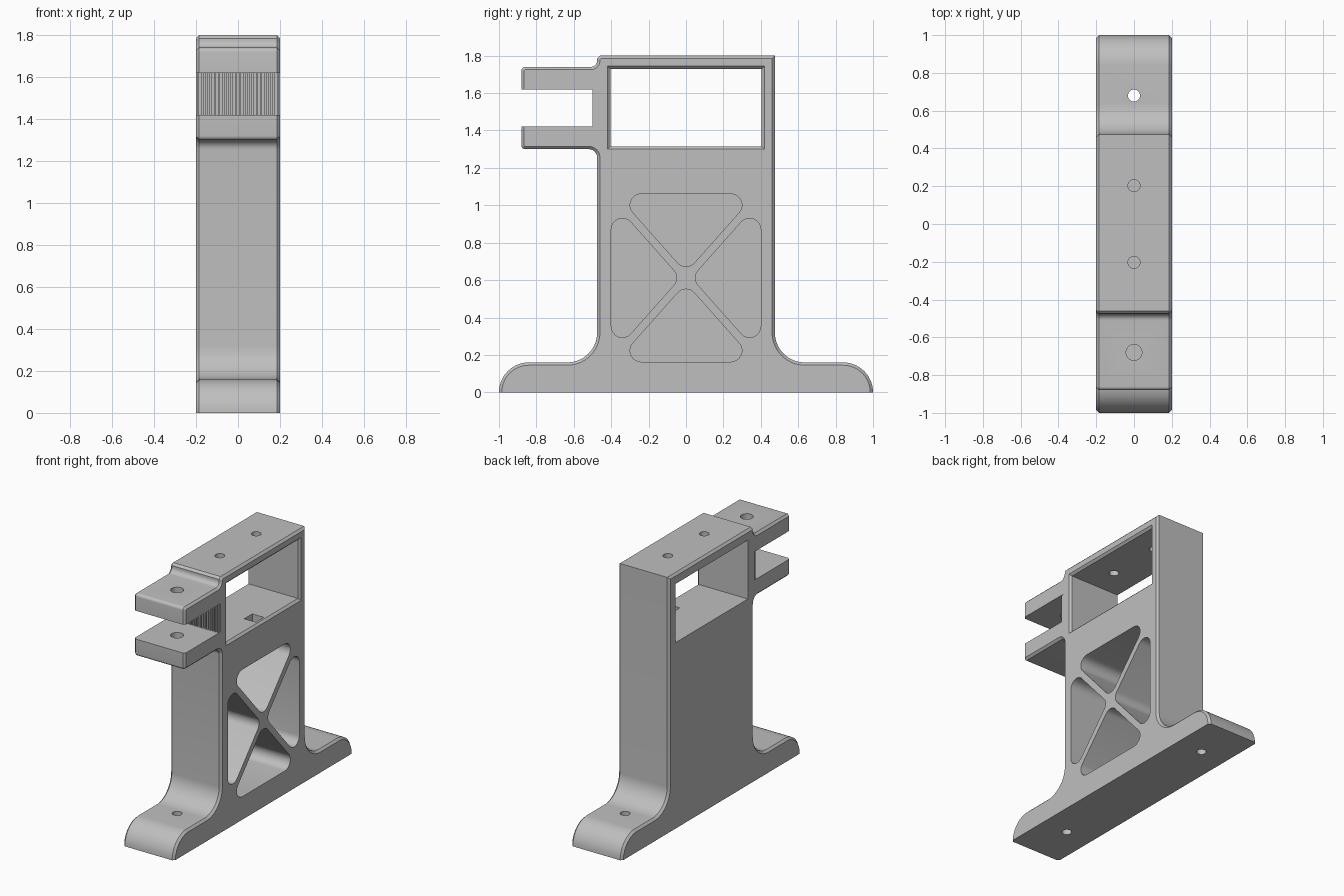
import bpy, bmesh
from math import sin, cos, pi, radians
from mathutils import Vector, Matrix

old = bpy.data.objects.get("Cube")
if old:
    bpy.data.objects.remove(old, do_unlink=True)

HALF = 0.2       # half thickness along x
CH = 0.015       # edge chamfer

grey = bpy.data.materials.new("plain grey")
grey.use_nodes = True
grey.diffuse_color = (0.52, 0.52, 0.52, 1)
grey.node_tree.nodes["Principled BSDF"].inputs["Base Color"].default_value = (0.52, 0.52, 0.52, 1)


def arc(cy, cz, r, a0, a1, n=10):
    """Points of an arc in the y-z plane, angles in degrees."""
    angles = [radians(a0 + (a1 - a0) * i / n) for i in range(n + 1)]
    return [Vector((cy + r * cos(a), cz + r * sin(a))) for a in angles]


def make_object(name, bm):
    bmesh.ops.recalc_face_normals(bm, faces=bm.faces)
    mesh = bpy.data.meshes.new(name)
    bm.to_mesh(mesh)
    bm.free()
    mesh.materials.append(grey)
    obj = bpy.data.objects.new(name, mesh)
    bpy.context.collection.objects.link(obj)
    return obj


def loft(name, layers):
    """Solid through (x, outline) layers with the same point count."""
    bm = bmesh.new()
    loops = [[bm.verts.new((x, p[0], p[1])) for p in pts] for x, pts in layers]
    for a, b in zip(loops, loops[1:]):
        for i in range(len(a)):
            j = (i + 1) % len(a)
            bm.faces.new((a[i], a[j], b[j], b[i]))
    bm.faces.new(loops[0][::-1])
    bm.faces.new(loops[-1])
    return make_object(name, bm)


def inset(pts, amount):
    """Move each edge of a counter-clockwise outline inwards by amount(a, b)."""
    result = []
    for i, p in enumerate(pts):
        before, after = pts[i - 1], pts[(i + 1) % len(pts)]
        d1, d2 = (p - before).normalized(), (after - p).normalized()
        n1, n2 = Vector((-d1.y, d1.x)), Vector((-d2.y, d2.x))
        o1, o2 = amount(before, p), amount(p, after)
        det = n1.x * n2.y - n1.y * n2.x
        if abs(det) < 1e-4:
            shift = n1 * o1
        else:
            shift = Vector((o1 * n2.y - o2 * n1.y, n1.x * o2 - n2.x * o1)) / det
        result.append(p + shift)
    return result


def rounded(corners, r, n=8):
    """Fillet every corner of a convex outline."""
    out = []
    for i, c in enumerate(corners):
        u = (corners[i - 1] - c).normalized()
        v = (corners[(i + 1) % len(corners)] - c).normalized()
        half = u.angle(v) / 2
        centre = c + (u + v).normalized() * (r / sin(half))
        start = c + u * (r * cos(half) / sin(half)) - centre
        end = c + v * (r * cos(half) / sin(half)) - centre
        for k in range(n + 1):
            t = k / n
            sweep = pi - 2 * half
            out.append(centre + (start * sin((1 - t) * sweep) + end * sin(t * sweep)) / sin(sweep))
    return out


def rect(y0, y1, z0, z1):
    return [Vector(p) for p in ((y0, z0), (y1, z0), (y1, z1), (y0, z1))]


def cylinder(name, y, z0, z1, r):
    bm = bmesh.new()
    bmesh.ops.create_cone(bm, cap_ends=True, segments=32, radius1=r, radius2=r,
                          depth=z1 - z0, matrix=Matrix.Translation((0, y, (z0 + z1) / 2)))
    return make_object(name, bm)


# Side outline: feet, column, top, clamp jaws
outline = (
    arc(0.84, 0, 0.16, 0, 90, 14)
    + arc(0.635, 0.32, 0.16, 270, 180, 14)
    + [Vector((0.475, 1.8)), Vector((-0.46, 1.8)), Vector((-0.475, 1.785))]
    + arc(-0.51, 1.775, 0.035, 0, -90, 8)
    + arc(-0.86, 1.72, 0.02, 90, 180, 6)
    + [Vector(p) for p in ((-0.88, 1.62), (-0.48, 1.62), (-0.48, 1.42), (-0.88, 1.42))]
    + arc(-0.86, 1.32, 0.02, 180, 270, 6)
    + arc(-0.52, 1.255, 0.045, 90, 0, 8)
    + arc(-0.635, 0.32, 0.16, 0, -90, 14)
    + arc(-0.84, 0, 0.16, 90, 180, 14)
)


def edge_chamfer(a, b):
    on_base = max(a.y, b.y) < 0.001
    in_gap = all(1.41 < p.y < 1.63 for p in (a, b))
    return 0 if on_base or in_gap else CH


small = inset(outline, edge_chamfer)
body = loft("bracket_body", [(-HALF, small), (CH - HALF, outline),
                             (HALF - CH, outline), (HALF, small)])

# Window, chamfered on the open side
inner = rect(-0.405, 0.405, 1.315, 1.73)
flared = inset(inner, lambda a, b: -2 * CH)
cutters = [loft("window_cutter", [(-0.3, inner), (HALF - CH, inner), (HALF + CH, flared)])]

# Four triangular pockets between crossing ribs
MID, SLOPE, GAP, SPAN, RISE = 0.612, 1.125, 0.03, 0.4, 0.449
reach_y = (RISE - GAP) / SLOPE
reach_z = (SPAN - GAP) * SLOPE
for s in (1, -1):
    upright = [(0, MID + s * GAP), (reach_y, MID + s * RISE), (-reach_y, MID + s * RISE)]
    sideways = [(s * GAP, MID), (s * SPAN, MID - reach_z), (s * SPAN, MID + reach_z)]
    for tri in (upright, sideways):
        shape = rounded([Vector(p) for p in tri], 0.06)
        cutters.append(loft("pocket_cutter", [(-0.17, shape), (0.3, shape)]))

# Screw holes in feet, top plate and jaws, and the slot in the window floor
for s in (1, -1):
    cutters.append(cylinder("foot_hole_cutter", s * 0.68, -0.1, 0.3, 0.032))
    cutters.append(cylinder("top_hole_cutter", s * 0.203, 1.65, 1.9, 0.032))
cutters.append(cylinder("jaw_hole_cutter", -0.68, 1.34, 1.9, 0.042))
slot = rect(-0.045, 0.045, 1.22, 1.4)
cutters.append(loft("slot_cutter", [(0.08, slot), (0.17, slot)]))

bpy.context.view_layer.objects.active = body
for cutter in cutters:
    cutter.hide_render = True
    mod = body.modifiers.new("cut", "BOOLEAN")
    mod.operation = "DIFFERENCE"
    mod.solver = "EXACT"
    mod.object = cutter
    bpy.ops.object.modifier_apply(modifier=mod.name)
    bpy.data.objects.remove(cutter, do_unlink=True)

# Vertical grip ridges at the back of the jaw gap
bm = bmesh.new()
COUNT = 20
for i in range(COUNT):
    x = (i + 0.5) * 2 * HALF / COUNT - HALF
    bmesh.ops.create_cube(bm, size=1, matrix=Matrix.Translation((x, -0.4875, 1.52))
                          @ Matrix.Diagonal((0.01, 0.025, 0.204, 1)))
make_object("grip_ridges", bm)

# Smooth the curved walls, keep creases sharp
bpy.ops.object.select_all(action="DESELECT")
body.select_set(True)
bpy.context.view_layer.objects.active = body
bpy.ops.object.shade_smooth_by_angle(angle=radians(25))
